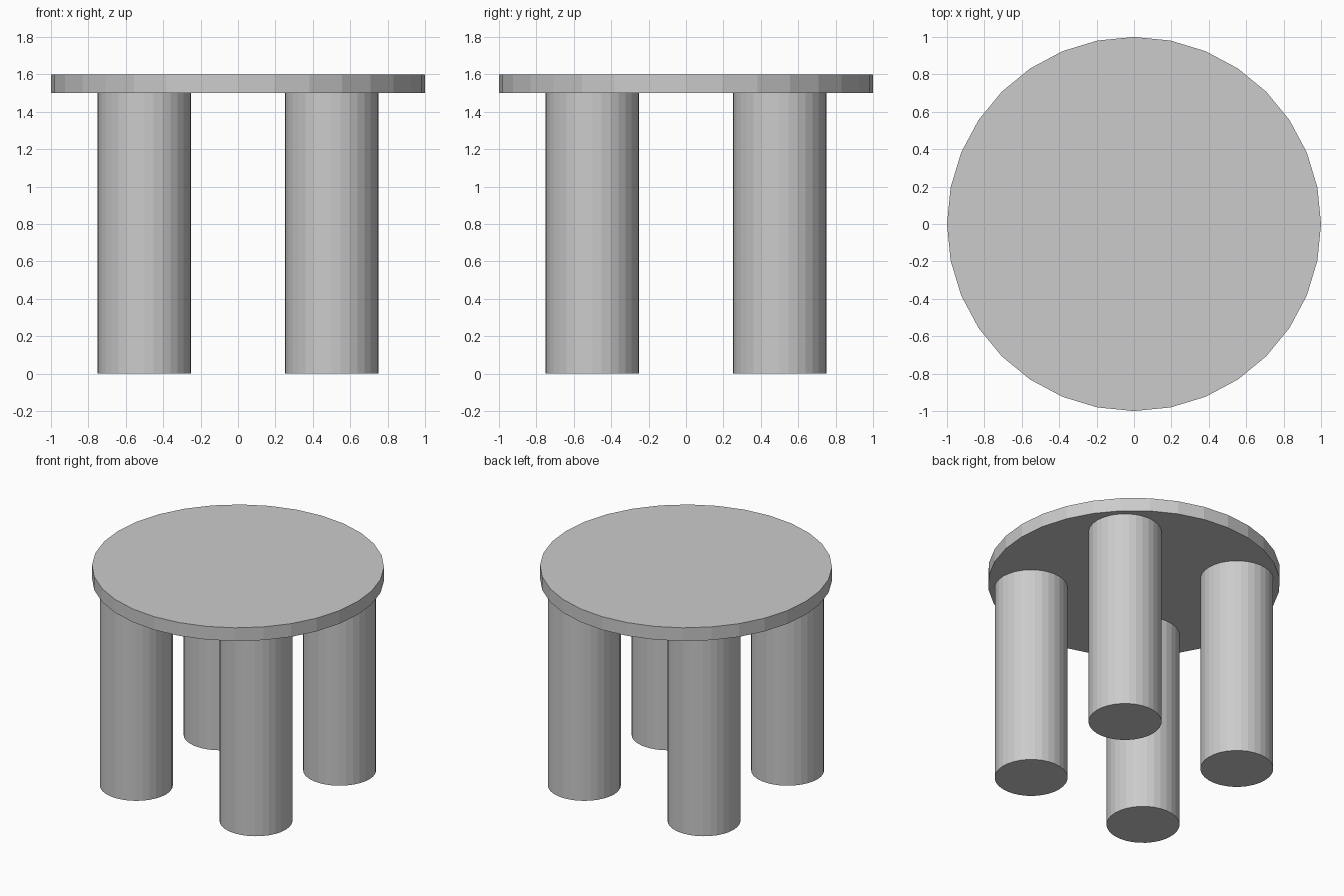
import bpy

if "Cube" in bpy.data.objects:
    bpy.data.objects.remove(bpy.data.objects["Cube"])

SIDES = 32
LEG_HEIGHT = 1.5
TOP_THICKNESS = 0.1


def cylinder(name, radius, x, y, z_bottom, height):
    bpy.ops.mesh.primitive_cylinder_add(
        vertices=SIDES, radius=radius, depth=height,
        location=(x, y, z_bottom + height / 2))
    obj = bpy.context.object
    obj.name = name
    return obj


# Round table top
cylinder("table_top", 1.0, 0, 0, LEG_HEIGHT, TOP_THICKNESS)

# Four thick round legs
for y, depth_name in ((-0.5, "front"), (0.5, "back")):
    for x, side_name in ((-0.5, "left"), (0.5, "right")):
        cylinder(f"{depth_name}_{side_name}_leg", 0.25, x, y, 0, LEG_HEIGHT)
